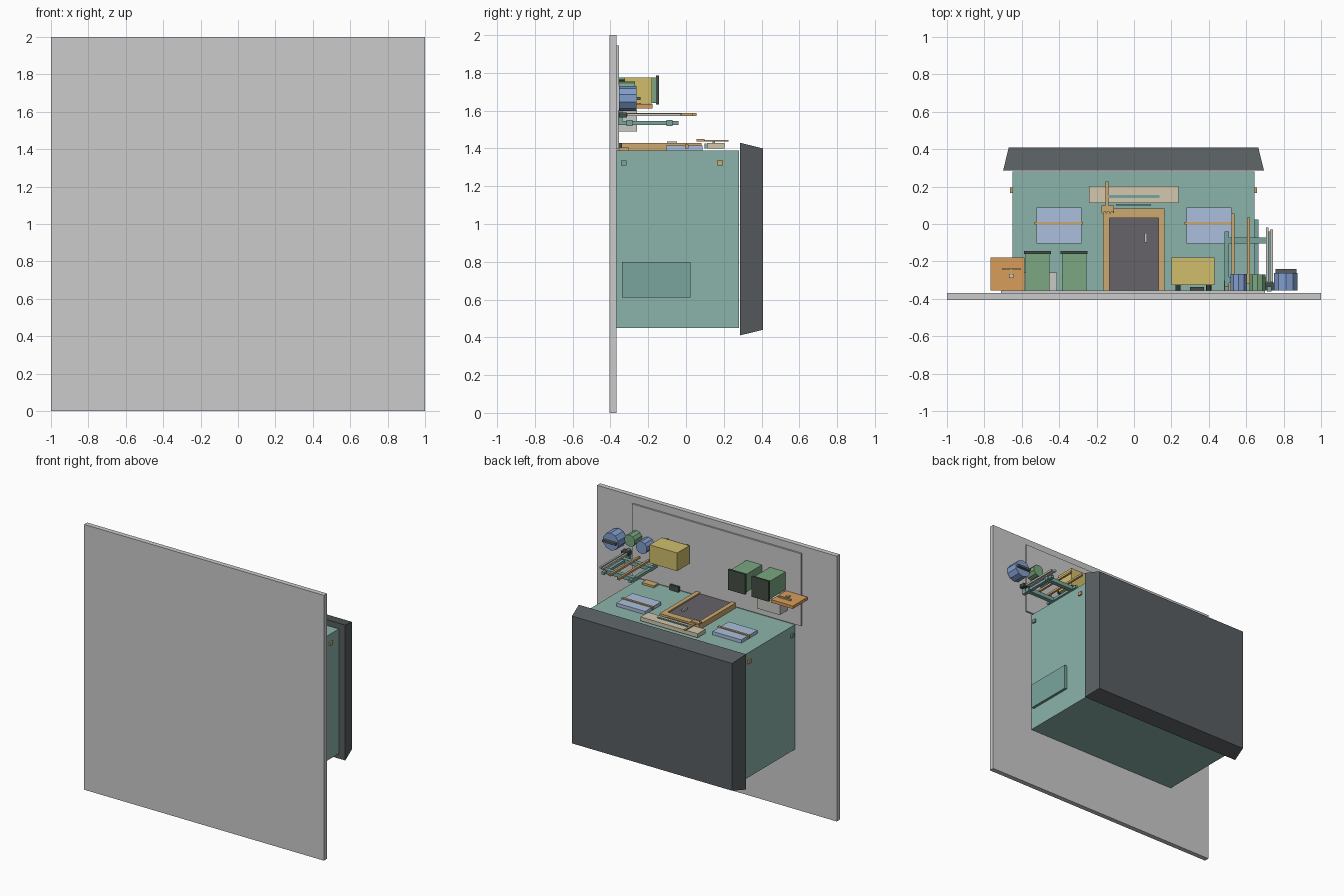
import bpy, bmesh
from math import pi
from mathutils import Matrix, Vector

if "Cube" in bpy.data.objects:
    bpy.data.objects.remove(bpy.data.objects["Cube"])

# The hut lies on its back: its "up" is +y and its facade faces +z.
COLOURS = {
    "teal": (0.54, 0.70, 0.66), "steel": (0.35, 0.37, 0.38), "dark": (0.27, 0.31, 0.28),
    "wood": (0.80, 0.66, 0.44), "orange": (0.84, 0.61, 0.36), "cream": (0.82, 0.78, 0.68),
    "glass": (0.66, 0.74, 0.86), "green": (0.48, 0.65, 0.50), "yellow": (0.81, 0.74, 0.42),
    "blue": (0.50, 0.61, 0.80), "door": (0.40, 0.39, 0.41), "pale": (0.78, 0.78, 0.76),
    "rack": (0.48, 0.64, 0.61),
}
mats = {}


def finish(name, bm, colour):
    bmesh.ops.recalc_face_normals(bm, faces=bm.faces)
    me = bpy.data.meshes.new(name)
    bm.to_mesh(me)
    bm.free()
    if colour:
        if colour not in mats:
            mats[colour] = bpy.data.materials.new(colour)
            mats[colour].diffuse_color = (*[c ** 2.2 for c in COLOURS[colour]], 1)
        me.materials.append(mats[colour])
    ob = bpy.data.objects.new(name, me)
    bpy.context.collection.objects.link(ob)
    return ob


def box(name, x, y, z, colour=None, taper=0):
    """Box from (min, max) ranges; taper pulls the +y face in along x and z."""
    bm = bmesh.new()
    bmesh.ops.create_cube(bm, size=1)
    for v in bm.verts:
        top = v.co.y > 0
        for i, r in enumerate((x, y, z)):
            side = 1 if v.co[i] > 0 else -1
            v.co[i] = r[side > 0] - (side * taper if top and i != 1 else 0)
    return finish(name, bm, colour)


def drum(name, x, z, radius, y, colour, sides=10, top=None):
    """Upright (along y) low-poly cylinder."""
    bm = bmesh.new()
    m = Matrix.Translation((x, sum(y) / 2, z)) @ Matrix.Rotation(-pi / 2, 4, 'X')
    bmesh.ops.create_cone(bm, cap_ends=True, segments=sides, radius1=radius,
                          radius2=top or radius, depth=y[1] - y[0], matrix=m)
    return finish(name, bm, colour)


def prism(name, outline, z, colour):
    """Extrude an x/y outline along z."""
    bm = bmesh.new()
    f = bm.faces.new([bm.verts.new((px, py, z[0])) for px, py in outline])
    ext = bmesh.ops.extrude_face_region(bm, geom=[f])["geom"]
    bmesh.ops.translate(bm, verts=[g for g in ext if isinstance(g, bmesh.types.BMVert)],
                        vec=Vector((0, 0, z[1] - z[0])))
    return finish(name, bm, colour)


# ground and paved yard
box("ground_slab", (-1, 1), (-.405, -.368), (0, 2))
box("yard_paving", (-.71, .70), (-.37, -.355), (1.40, 1.945))

# main hut and roof
box("hut_body", (-.65, .645), (-.368, .28), (.45, 1.39), "teal")
box("roof", (-.70, .695), (.285, .408), (.41, 1.43), "steel", taper=.03)
box("side_panel", (.64, .665), (-.34, .025), (.61, .80), "rack")
for s, x in (("left", (-.662, -.64)), ("right", (.635, .657))):
    box(s + "_upper_bracket", x, (.165, .195), (1.31, 1.336), "wood")
    box(s + "_lower_bracket", x, (-.345, -.315), (1.31, 1.336), "rack")

# door with frame
for s, x in (("left", (-.165, -.132)), ("right", (.13, .162))):
    box(s + "_door_post", x, (-.362, .083), (1.385, 1.43), "wood")
box("door_lintel", (-.132, .13), (.032, .083), (1.385, 1.43), "wood")
box("door", (-.132, .13), (-.362, .032), (1.385, 1.42), "door")
box("door_handle", (.056, .069), (-.10, -.047), (1.42, 1.436), "pale")

# windows with cross bars
for s, c in (("left", -.402), ("right", .4)):
    box(s + "_window", (c - .12, c + .12), (-.105, .087), (1.385, 1.415), "glass")
    box(s + "_window_bar", (c - .13, c + .13), (-.004, .012), (1.40, 1.422), "wood")

# blank sign and its lamp
box("sign_board", (-.24, .237), (.112, .203), (1.40, 1.43), "cream")
box("sign_stripe", (-.135, .135), (.14, .154), (1.425, 1.436), "rack")
box("lamp_strip", (-.095, .092), (.098, .108), (1.40, 1.425), "rack")

# toothed tool hanging over the door
teeth = [(-.175, .098), (-.175, .06)]
for i in range(3):
    x = -.160 + i * .02
    teeth += [(x - .005, .055), (x, .068), (x + .006, .068), (x + .010, .055)]
teeth += [(-.107, .06), (-.107, .098)]
prism("hanging_tool_head", teeth, (1.438, 1.45), "wood")
box("hanging_tool_handle", (-.152, -.137), (.098, .226), (1.436, 1.444), "wood")

# wheelie bins
for s, c in (("left", -.516), ("right", -.32)):
    box(s + "_bin", (c - .065, c + .065), (-.356, -.16), (1.64, 1.775), "green")
    box(s + "_bin_lid", (c - .072, c + .072), (-.16, -.144), (1.632, 1.785), "dark")

# pale storage box and orange board
box("storage_box", (-.60, -.412), (-.356, -.26), (1.49, 1.60), "pale")
box("orange_board", (-.766, -.585), (-.356, -.178), (1.612, 1.634), "orange")
box("board_handle", (-.707, -.603), (-.247, -.237), (1.63, 1.645), "wood")
box("board_stem", (-.66, -.652), (-.268, -.247), (1.63, 1.641), "wood")
box("board_latch", (-.668, -.644), (-.29, -.266), (1.63, 1.645), "cream")

# yellow crate on feet
box("yellow_crate", (.20, .43), (-.325, -.18), (1.638, 1.775), "yellow")
for x in (.235, .40):
    for z in (1.66, 1.75):
        drum("crate_foot", x, z, .014, (-.356, -.324), "dark", 8)
box("wall_step", (.30, .375), (-.356, -.338), (1.39, 1.43), "dark")
box("wall_block", (.48, .58), (-.356, -.302), (1.385, 1.405), "wood")

# tool rack
for x in (.497, .722):
    box("rack_post", (x - .012, x + .012), (-.345, -.04), (1.525, 1.545), "rack")
    box("rack_foot", (x - .012, x + .012), (-.36, -.335), (1.525, 1.60), "rack")
for y in (-.088, -.30):
    box("rack_rail", (.485, .742), (y - .016, y + .016), (1.52, 1.55), "rack")

# long tools leaning on the rack
for x, top in ((.528, .055), (.613, .035)):
    box("wooden_pole", (x - .008, x + .008), (-.32, top), (1.572, 1.588), "wood")
for x, top in ((.712, -.02), (.735, -.03)):
    box("pale_pole", (x - .007, x + .007), (-.31, top), (1.572, 1.586), "pale")
box("shovel_blade", (.703, .762), (-.356, -.312), (1.565, 1.59), "dark")

# buckets
drum("small_blue_bucket", .56, 1.685, .047, (-.356, -.268), "blue")
drum("green_bucket", .66, 1.71, .045, (-.356, -.27), "green")
drum("big_blue_bucket", .812, 1.665, .066, (-.356, -.262), "blue")
box("bucket_handle", (.757, .868), (-.262, -.24), (1.657, 1.673), "steel")

for m in bpy.data.materials:
    if m.users and not m.is_grease_pencil:
        m.use_nodes = True
        m.node_tree.nodes["Principled BSDF"].inputs["Base Color"].default_value = m.diffuse_color
